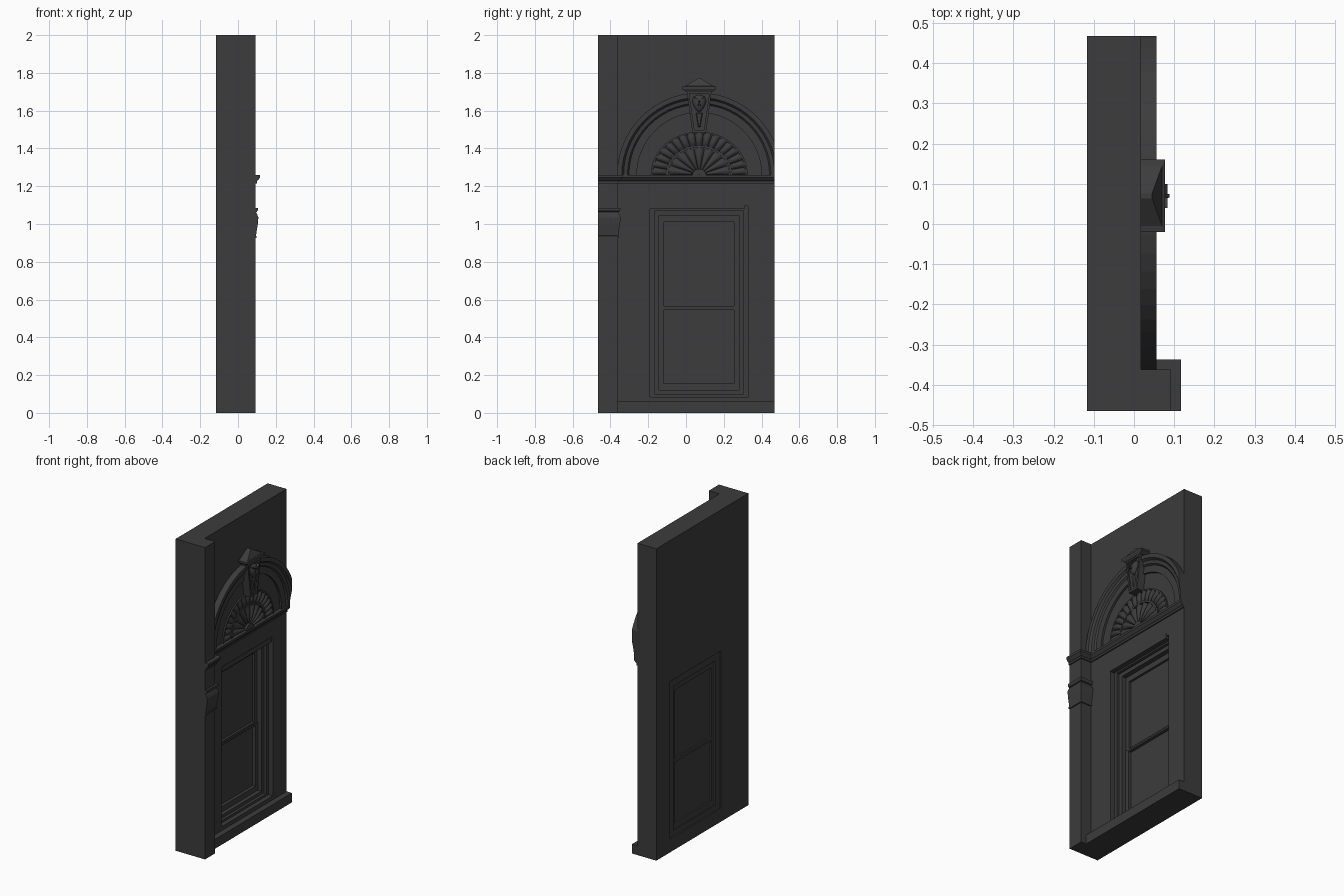
import bpy, bmesh
from math import sin, cos, pi
from mathutils import Vector

if "Cube" in bpy.data.objects:
    bpy.data.objects.remove(bpy.data.objects["Cube"])

Y0, Y1 = -0.465, 0.468          # ends of the wall
BACK, FACE = -0.117, 0.017      # wall thickness
PIL_X, PIL_Y = 0.092, -0.362    # pilaster face and inner side
CY, CZ = 0.07, 1.26             # centre of the arch

stone = bpy.data.materials.new("dark_stone")
stone.diffuse_color = (0.045, 0.045, 0.045, 1)
stone.use_nodes = True
stone.node_tree.nodes["Principled BSDF"].inputs["Base Color"].default_value = stone.diffuse_color


def finish(name, bm, smooth=False):
    bmesh.ops.recalc_face_normals(bm, faces=bm.faces)
    me = bpy.data.meshes.new(name)
    bm.to_mesh(me)
    bm.free()
    me.materials.append(stone)
    ob = bpy.data.objects.new(name, me)
    bpy.context.collection.objects.link(ob)
    if smooth:
        bpy.context.view_layer.objects.active = ob
        ob.select_set(True)
        bpy.ops.object.shade_smooth_by_angle(angle=0.6)
        ob.select_set(False)
    return ob


def loft(loops, closed=False, caps=True):
    """Bridge closed loops of equal length into a solid."""
    bm = bmesh.new()
    rows = [[bm.verts.new(p) for p in lp] for lp in loops]
    n, m = len(rows[0]), len(rows)
    for i in range(m if closed else m - 1):
        a, b = rows[i], rows[(i + 1) % m]
        for j in range(n):
            bm.faces.new((a[j], a[(j + 1) % n], b[(j + 1) % n], b[j]))
    if caps and not closed:
        bm.faces.new(rows[0])
        bm.faces.new(rows[-1])
    return bm


def rect(x, y0, y1, z0, z1):
    return [(x, y0, z0), (x, y1, z0), (x, y1, z1), (x, y0, z1)]


def box(name, x0, x1, y, z):
    return finish(name, loft([rect(x0, *y, *z), rect(x1, *y, *z)]))


def frame(name, x0, x1, oy, oz, iy, iz):
    """Rectangular frame with a through opening."""
    return finish(name, loft([rect(x0, *oy, *oz), rect(x1, *oy, *oz),
                              rect(x1, *iy, *iz), rect(x0, *iy, *iz)], closed=True))


def moulding(name, profile, along_wall):
    """Profile of (projection, z) swept around the pilaster and, if asked, the wall."""
    def stations(d):
        pts = [(PIL_X + d, Y0), (PIL_X + d, PIL_Y + d)]
        return pts + ([(FACE + d, PIL_Y + d), (FACE + d, Y1)] if along_wall
                      else [(FACE - 0.005, PIL_Y + d)])
    count = 4 if along_wall else 3
    return finish(name, loft([[(*stations(d)[k], z) for d, z in profile]
                              for k in range(count)]))


# Wall, pilaster and plinth
WIN_Y, WIN_Z = (-0.19, 0.328), (0.085, 1.095)
frame("wall", BACK, FACE, (Y0, Y1), (0, 2), WIN_Y, WIN_Z)
box("pilaster", FACE - 0.01, PIL_X, (Y0, PIL_Y), (0, 2))
box("plinth", FACE - 0.01, 0.055, (PIL_Y - 0.01, Y1), (0, 0.06))

# Window: stepped casing, sashes, panes, head and sill
CAS_Y, CAS_Z = (-0.143, 0.28), (0.12, 1.045)
frame("window_casing", -0.108, -0.03, WIN_Y, WIN_Z, CAS_Y, CAS_Z)
frame("casing_step", -0.04, -0.012, WIN_Y, WIN_Z, (-0.168, 0.305), (0.1, 1.07))
for name, x, z in (("upper_sash", -0.06, (0.556, 1.045)), ("lower_sash", -0.055, (0.12, 0.556))):
    iz = (0.567, 1.01) if z[0] > 0.5 else (0.155, 0.545)
    frame(name, -0.1, x, CAS_Y, z, (-0.116, 0.254), iz)
box("window_panes", -0.09, -0.075, (-0.13, 0.265), (0.14, 1.03))
box("window_head", -0.02, FACE + 0.004, (-0.19, 0.31), (1.08, 1.11))

# Cornice and pilaster capital
moulding("cornice", [(-0.005, 1.215), (0.008, 1.215), (0.008, 1.228), (0.014, 1.232),
                     (0.025, 1.246), (0.025, 1.26), (-0.005, 1.26)], True)
moulding("capital_band", [(-0.005, 1.062), (0.008, 1.065), (0.014, 1.074),
                          (0.014, 1.085), (-0.005, 1.085)], False)
moulding("capital_body", [(-0.005, 0.925), (0.007, 0.925), (0.007, 0.936), (0.003, 0.938),
                          (0.013, 1.0), (0.016, 1.035), (0.01, 1.05), (0.003, 1.063),
                          (-0.005, 1.063)], False)


# Arch moulding, cut off at the wall end
def polar(r, a, x, k=1.0):
    return (x, CY - r * cos(a), CZ + k * r * sin(a))


arch_profile = [(0.33, 0.01), (0.33, 0.03), (0.372, 0.03), (0.38, 0.04), (0.4, 0.043),
                (0.41, 0.056), (0.435, 0.056), (0.435, 0.01)]
SEG = 28
bm = loft([[polar(r, pi * i / SEG, x) for r, x in arch_profile] for i in range(SEG + 1)])
bmesh.ops.bisect_plane(bm, geom=bm.verts[:] + bm.edges[:] + bm.faces[:],
                       plane_co=(0, Y1, 0), plane_no=(0, 1, 0), clear_outer=True)
bmesh.ops.holes_fill(bm, edges=[e for e in bm.edges if e.is_boundary], sides=0)
finish("arch_moulding", bm)

# Shell fan: two rows of fluted petals, rims and a centre boss
SQUASH = 0.89


def petals(name, r0, r1, n, height):
    steps, per = 6, 8
    bm = bmesh.new()
    grid = []
    for i in range(steps + 1):
        t = i / steps
        row = []
        for j in range(n * per + 1):
            lobe = abs(sin(pi * j / per))
            r = r0 + (r1 - r0) * t * (0.93 + 0.07 * lobe)
            x = FACE + 0.001 + height * lobe ** 0.6 * (0.35 + 0.65 * sin(pi * min(t, 0.97)) ** 0.5)
            row.append(bm.verts.new(polar(r, pi * j / (n * per), x, SQUASH)))
        grid.append(row)
    for a, b in zip(grid, grid[1:]):
        for j in range(n * per):
            bm.faces.new((a[j], a[j + 1], b[j + 1], b[j]))
    ob = finish(name, bm, True)
    if ob.data.polygons[0].normal.x < 0:
        ob.data.flip_normals()


def rim(name, r0, r1, x):
    prof = [(r0, 0.01), (r0, x), (r1, x), (r1, 0.01)]
    finish(name, loft([[polar(r, pi * i / 24, px, SQUASH) for r, px in prof] for i in range(25)]))


petals("outer_petals", 0.176, 0.247, 17, 0.016)
petals("inner_petals", 0.035, 0.163, 9, 0.016)
rim("outer_rim", 0.247, 0.257, 0.026)
rim("inner_rim", 0.163, 0.176, 0.028)
rim("fan_boss", 0.002, 0.036, 0.036)


# Keystone: tapered block, raised border, cap and pyramid
def trapezoid(x, low, high, z0, z1):
    return [(x, CY - low, z0), (x, CY + low, z0), (x, CY + high, z1), (x, CY - high, z1)]


finish("keystone", loft([trapezoid(0.01, 0.036, 0.066, 1.483, 1.705),
                         trapezoid(0.058, 0.036, 0.066, 1.483, 1.705)]))
outer, inner = (0.036, 0.066, 1.483, 1.705), (0.025, 0.053, 1.497, 1.69)
finish("keystone_border", loft([trapezoid(0.055, *outer), trapezoid(0.066, *outer),
                                trapezoid(0.066, *inner), trapezoid(0.055, *inner)], closed=True))


def cap_ring(x, half, z):
    return [(FACE - 0.005, CY - half, z), (x, CY - half, z),
            (x, CY + half, z), (FACE - 0.005, CY + half, z)]


finish("keystone_cap", loft([cap_ring(0.068, 0.068, 1.70), cap_ring(0.077, 0.09, 1.715),
                             cap_ring(0.077, 0.09, 1.727), cap_ring(0.07, 0.075, 1.73),
                             cap_ring(0.045, 0.006, 1.772)]))

# Carved mask on the keystone: tapered head, brow, nose and drop
bm = bmesh.new()
bmesh.ops.create_uvsphere(bm, u_segments=16, v_segments=10, radius=1)
for v in bm.verts:
    w = 0.034 * (1 + 0.4 * v.co.z)
    v.co = Vector((0.06 + 0.02 * v.co.x, CY + w * v.co.y, 1.638 + 0.045 * v.co.z))
finish("mask_head", bm, True)
finish("mask_nose", loft([trapezoid(0.07, 0.009, 0.005, 1.622, 1.655),
                          trapezoid(0.088, 0.004, 0.002, 1.626, 1.65)]))
for s, side in ((-1, "left"), (1, "right")):
    finish(f"mask_brow_{side}", loft([[(x, CY + s * 0.004, 1.652), (x, CY + s * 0.03, 1.668),
                                      (x, CY + s * 0.03, 1.677), (x, CY + s * 0.004, 1.66)]
                                     for x in (0.06, 0.083)]))
finish("mask_drop", loft([trapezoid(0.055, 0.006, 0.02, 1.51, 1.59),
                          trapezoid(0.066, 0.003, 0.013, 1.52, 1.585)]))
